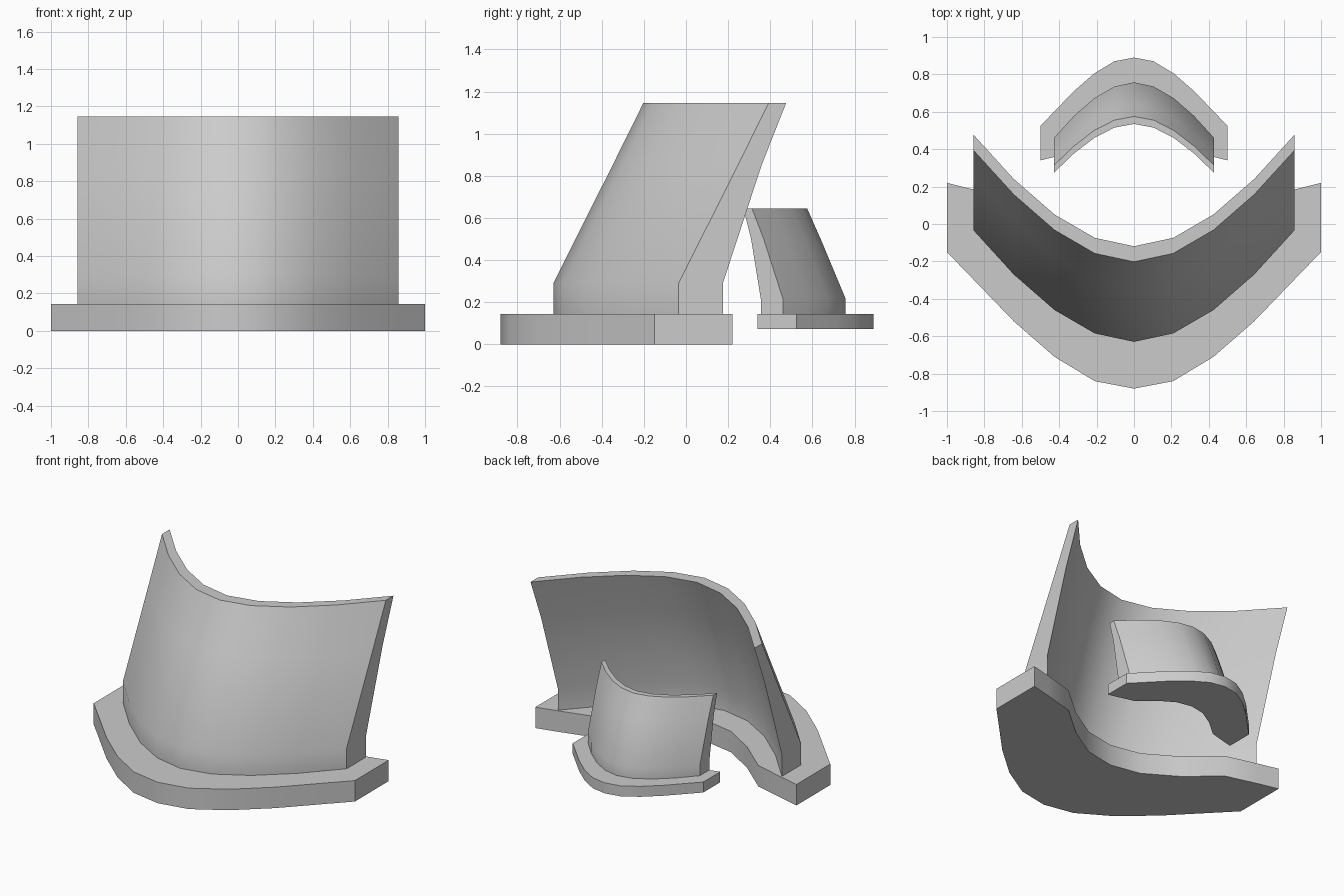
import bpy, math

if "Cube" in bpy.data.objects:
    bpy.data.objects.remove(bpy.data.objects["Cube"])

# half profiles from the centre line outwards (x, y)
BASE_FRONT = [(0, -.88), (.21, -.84), (.425, -.71), (.643, -.52), (.855, -.30), (1, -.15)]
BASE_BACK = [(0, -.23), (.21, -.19), (.425, -.06), (.643, .127), (.855, .184), (1, .22)]
WALL_FRONT = [(0, -.63), (.21, -.585), (.425, -.46), (.643, -.27), (.857, -.035)]


def mirrored(half):
    """Mirror a half profile to the full width, left to right."""
    return [(-x, y) for x, y in reversed(half[1:])] + half


def loft(name, sections, place):
    """Skin closed sections of equal size and cap both ends."""
    n, m = len(sections[0]), len(sections)
    verts = [place(p) for s in sections for p in s]
    faces = [list(range(n)), list(range((m - 1) * n, m * n))[::-1]]
    for i in range(m - 1):
        for j in range(n):
            a, b = i * n + j, i * n + (j + 1) % n
            faces.append([b, a, a + n, b + n])
    mesh = bpy.data.meshes.new(name)
    mesh.from_pydata(verts, [], faces)
    import bmesh
    bm = bmesh.new()
    bm.from_mesh(mesh)
    bmesh.ops.recalc_face_normals(bm, faces=bm.faces)
    bm.to_mesh(mesh)
    bm.free()
    ob = bpy.data.objects.new(name, mesh)
    bpy.context.collection.objects.link(ob)
    bpy.ops.object.select_all(action='DESELECT')
    ob.select_set(True)
    bpy.context.view_layer.objects.active = ob
    bpy.ops.object.shade_smooth_by_angle(angle=math.radians(30))


def shield(prefix, rings, place):
    """Curved foot slab plus a leaning, tapering curved wall."""
    slab = []
    for (x, f), (_, b) in zip(mirrored(BASE_FRONT), mirrored(BASE_BACK)):
        slab.append([(x, f, 0), (x, f, .145), (x, b, .145), (x, b, 0)])
    loft(prefix + "_base", slab, place)

    # rings: height, lean of the front, thickness, curve depth factor
    wall = []
    for x, y in mirrored(WALL_FRONT):
        front, back = [], []
        for z, lean, thick, depth in rings:
            yy = -.63 + (y + .63) * depth + lean
            front.append((x, yy, z))
            back.append((x, yy + thick, z))
        wall.append(front + back[::-1])
    loft(prefix + "_wall", wall, place)


# large front piece
shield("large", [(.145, 0, .21, 1), (.29, 0, .21, 1),
                 (.854, .283, .112, 1), (1.147, .428, .083, 1)],
       lambda p: p)

# half-size rear piece, turned to face the back
shield("small", [(.145, .015, .21, 1), (.29, .015, .21, 1),
                 (.854, .25, .12, .91), (1.147, .38, .08, .88)],
       lambda p: (-p[0] * .5, .45 - p[1] * .5, .072 + p[2] * .5))
